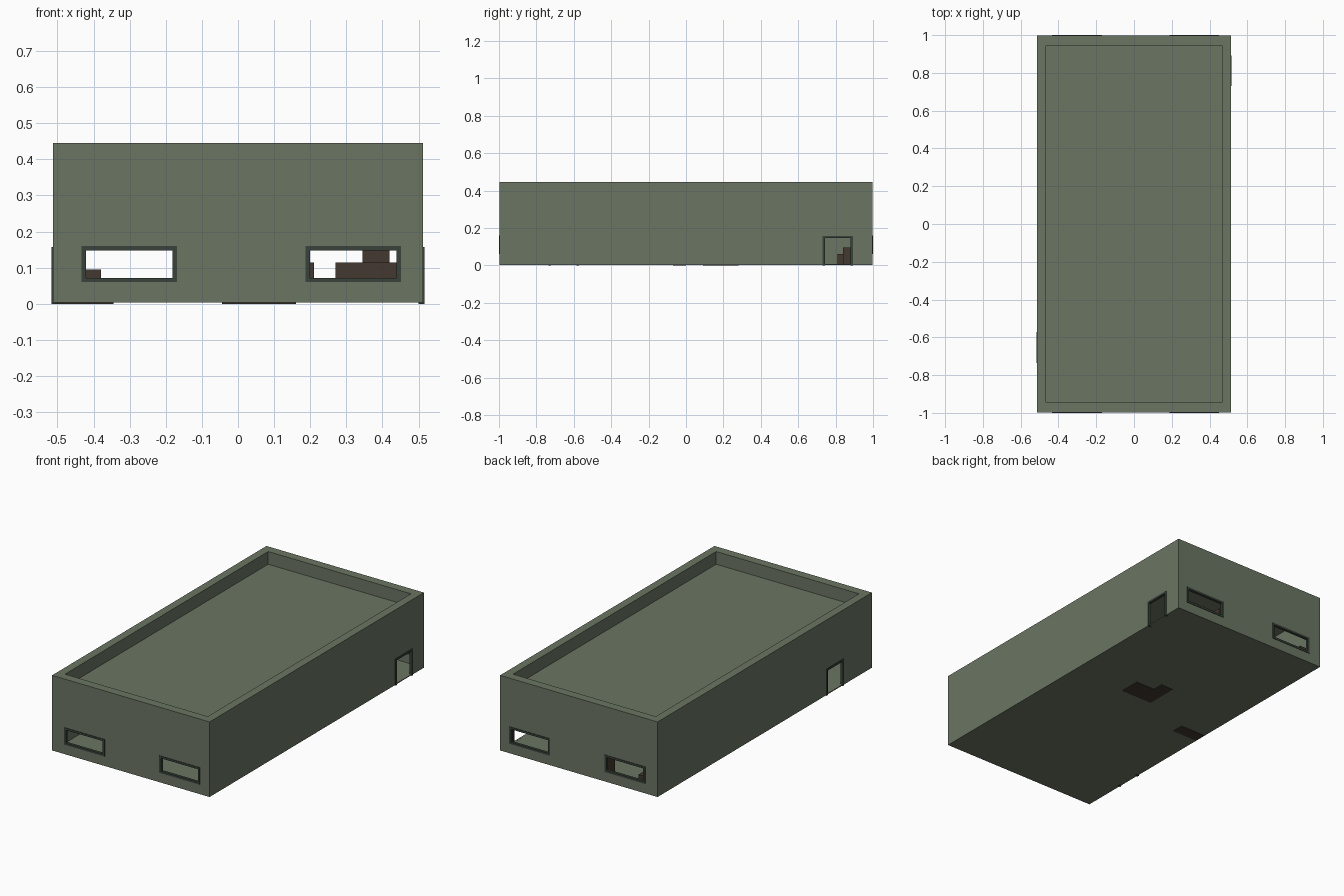
import bpy, bmesh
from mathutils import Matrix

if "Cube" in bpy.data.objects:
    bpy.data.objects.remove(bpy.data.objects["Cube"])


def material(name, rgb):
    m = bpy.data.materials.new(name)
    m.diffuse_color = (*rgb, 1)
    m.use_nodes = True
    m.node_tree.nodes["Principled BSDF"].inputs["Base Color"].default_value = m.diffuse_color
    return m


WALL = material("wall_green", (0.145, 0.178, 0.125))
FRAME = material("frame_dark", (0.04, 0.055, 0.042))
BROWN = material("crate_brown", (0.055, 0.04, 0.03))


def boxes(name, spans, mat=None):
    """One object made of boxes given as (x0, x1, y0, y1, z0, z1)."""
    bm = bmesh.new()
    for x0, x1, y0, y1, z0, z1 in spans:
        m = Matrix.Translation(((x0 + x1) / 2, (y0 + y1) / 2, (z0 + z1) / 2))
        m = m @ Matrix.Diagonal((x1 - x0, y1 - y0, z1 - z0, 1))
        bmesh.ops.create_cube(bm, size=1, matrix=m)
    mesh = bpy.data.meshes.new(name)
    bm.to_mesh(mesh)
    bm.free()
    ob = bpy.data.objects.new(name, mesh)
    bpy.context.collection.objects.link(ob)
    if mat:
        mesh.materials.append(mat)
    return ob


def cut(target, name, span):
    c = boxes(name, [span])
    c.hide_render = True
    c.hide_set(True)
    mod = target.modifiers.new(name, 'BOOLEAN')
    mod.operation = 'DIFFERENCE'
    mod.solver = 'EXACT'
    mod.object = c


HX, HY, TOP, BASE, T = 0.513, 0.997, 0.445, 0.003, 0.01
BAR, OUT = 0.012, 0.003

# Building shell: hollow room, sunken roof inside the parapet
shell = boxes("building_shell", [(-HX, HX, -HY, HY, BASE, TOP)], WALL)
cut(shell, "room_cutter", (-HX + T, HX - T, -HY + T, HY - T, BASE + 0.005, 0.36))
cut(shell, "roof_cutter", (-0.465, 0.465, -0.945, 0.945, 0.37, 0.6))

# Windows: two on the front and two on the back
for side, sy in (("front", -1), ("back", 1)):
    for i, x0 in enumerate((-0.433, 0.187)):
        x1, z0, z1 = x0 + 0.264, 0.06, 0.16
        y0, y1 = sorted((sy * (HY + OUT), sy * (HY - T - OUT)))
        cut(shell, f"{side}_window_cutter_{i}",
            (x0 + 0.006, x1 - 0.006, y0 - 0.02, y1 + 0.02, z0 + 0.006, z1 - 0.006))
        boxes(f"{side}_window_frame_{i}", [
            (x0, x1, y0, y1, z0, z0 + BAR), (x0, x1, y0, y1, z1 - BAR, z1),
            (x0, x0 + BAR, y0, y1, z0 + BAR, z1 - BAR),
            (x1 - BAR, x1, y0, y1, z0 + BAR, z1 - BAR)], FRAME)

# Doorways: one on each long side
for side, sx, y0 in (("right", 1, 0.73), ("left", -1, -0.735)):
    y1, z1 = y0 + 0.162, 0.157
    x0, x1 = sorted((sx * (HX + OUT), sx * (HX - T - OUT)))
    cut(shell, f"{side}_door_cutter",
        (x0 - 0.02, x1 + 0.02, y0 + 0.006, y1 - 0.006, 0.0081, z1 - 0.006))
    boxes(f"{side}_door_frame", [
        (x0, x1, y0, y1, z1 - BAR, z1),
        (x0, x1, y0, y0 + BAR, 0, z1 - BAR),
        (x0, x1, y1 - BAR, y1, 0, z1 - BAR)], FRAME)

# Crates stacked inside the room
crates = [
    (-0.045, 0.16, 0.09, 0.215, 0, 0.06),
    (-0.045, 0.036, 0.215, 0.28, 0, 0.06),
    (-0.51, -0.345, -0.07, 0, 0, 0.065),
    (0.27, 0.5, 0.35, 0.5, 0.006, 0.115),
    (0.345, 0.42, 0.37, 0.47, 0.115, 0.18),
    (-0.16, 0.21, 0.89, 0.985, 0.006, 0.115),
    (-0.16, -0.02, 0.9, 0.985, 0.115, 0.17),
    (-0.5, -0.38, 0.84, 0.985, 0.006, 0.095),
    (-0.5, -0.4, 0.81, 0.84, 0.006, 0.06),
]
for i, c in enumerate(crates):
    boxes(f"crate_{i}", [c], BROWN)
